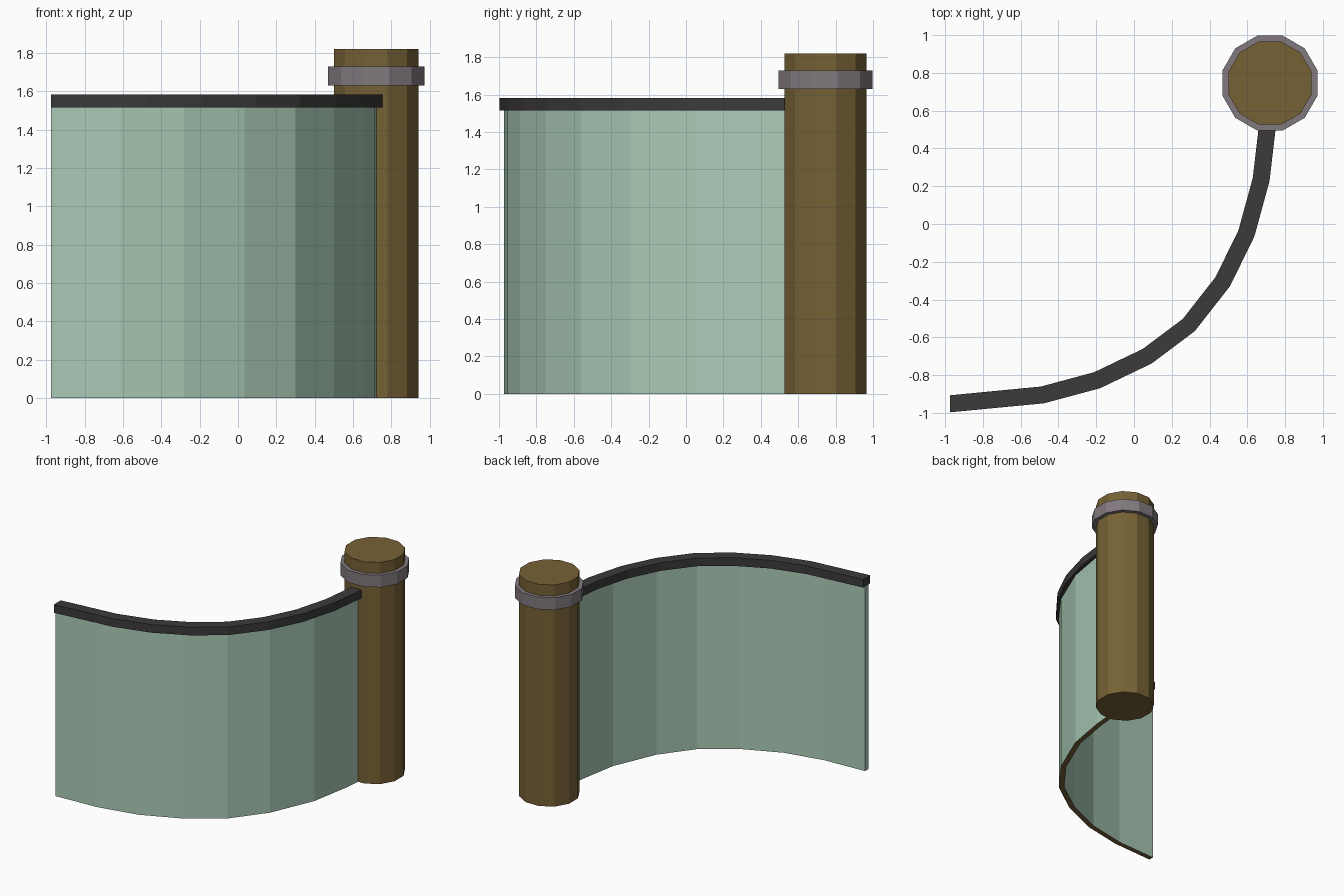
import bpy, bmesh, math
from mathutils import Vector

if "Cube" in bpy.data.objects:
    bpy.data.objects.remove(bpy.data.objects["Cube"])


def material(name, rgb):
    m = bpy.data.materials.new(name)
    m.diffuse_color = (*rgb, 1)
    m.use_nodes = True
    m.node_tree.nodes["Principled BSDF"].inputs["Base Color"].default_value = m.diffuse_color
    return m


glass = material("pale_green", (0.41, 0.60, 0.48))
wood = material("brown", (0.18, 0.12, 0.035))
metal = material("warm_grey", (0.22, 0.19, 0.21))
dark = material("charcoal", (0.045, 0.042, 0.042))


def post_part(name, radius, z0, z1, mat):
    # Twelve-sided cylinder with flats facing the axes
    bpy.ops.mesh.primitive_cylinder_add(vertices=12, radius=radius, depth=z1 - z0,
                                        location=(0.72, 0.746, (z0 + z1) / 2),
                                        rotation=(0, 0, math.radians(15)))
    ob = bpy.context.object
    ob.name = name
    ob.data.materials.append(mat)


def strip(name, path, half, z0, z1, mats):
    # Rectangular section swept along a mitred path
    pts = [Vector(p) for p in path]
    dirs = [(b - a).normalized() for a, b in zip(pts, pts[1:])]
    bm = bmesh.new()
    rings = []
    for i, p in enumerate(pts):
        d0, d1 = dirs[max(i - 1, 0)], dirs[min(i, len(dirs) - 1)]
        t = (d0 + d1).normalized()
        n = Vector((t.y, -t.x)) * half / t.dot(d0)
        if i == 0:
            n = Vector((0, -half))  # free end is cut square to x
        a, b = p + n, p - n
        rings.append([bm.verts.new((q.x, q.y, z))
                      for q, z in ((a, z0), (a, z1), (b, z1), (b, z0))])
    for r, s in zip(rings, rings[1:]):
        for k in range(4):
            j = (k + 1) % 4
            f = bm.faces.new((r[k], r[j], s[j], s[k]))
            if k == 3:
                f.material_index = len(mats) - 1  # underside
    bm.faces.new(rings[0])
    bm.faces.new(rings[-1])
    bmesh.ops.recalc_face_normals(bm, faces=bm.faces)
    me = bpy.data.meshes.new(name)
    bm.to_mesh(me)
    bm.free()
    ob = bpy.data.objects.new(name, me)
    bpy.context.collection.objects.link(ob)
    for m in mats:
        me.materials.append(m)


# Post and its collar
post_part("post", 0.228, 0, 1.82, wood)
post_part("collar", 0.26, 1.63, 1.73, metal)

# Curved panel
strip("curved_panel",
      [(-.975, -.952), (-.614, -.934), (-.288, -.868), (.024, -.732), (.285, -.546),
       (.481, -.286), (.632, .067), (.69, .40), (.705, .58)],
      0.021, 0, 1.53, [glass, wood])

# Top rail following the panel
strip("top_rail",
      [(-.975, -.952), (-.485, -.905), (-.195, -.827), (.07, -.70), (.29, -.535),
       (.47, -.305), (.595, -.05), (.673, .235), (.71, .55)],
      0.045, 1.515, 1.582, [dark])
